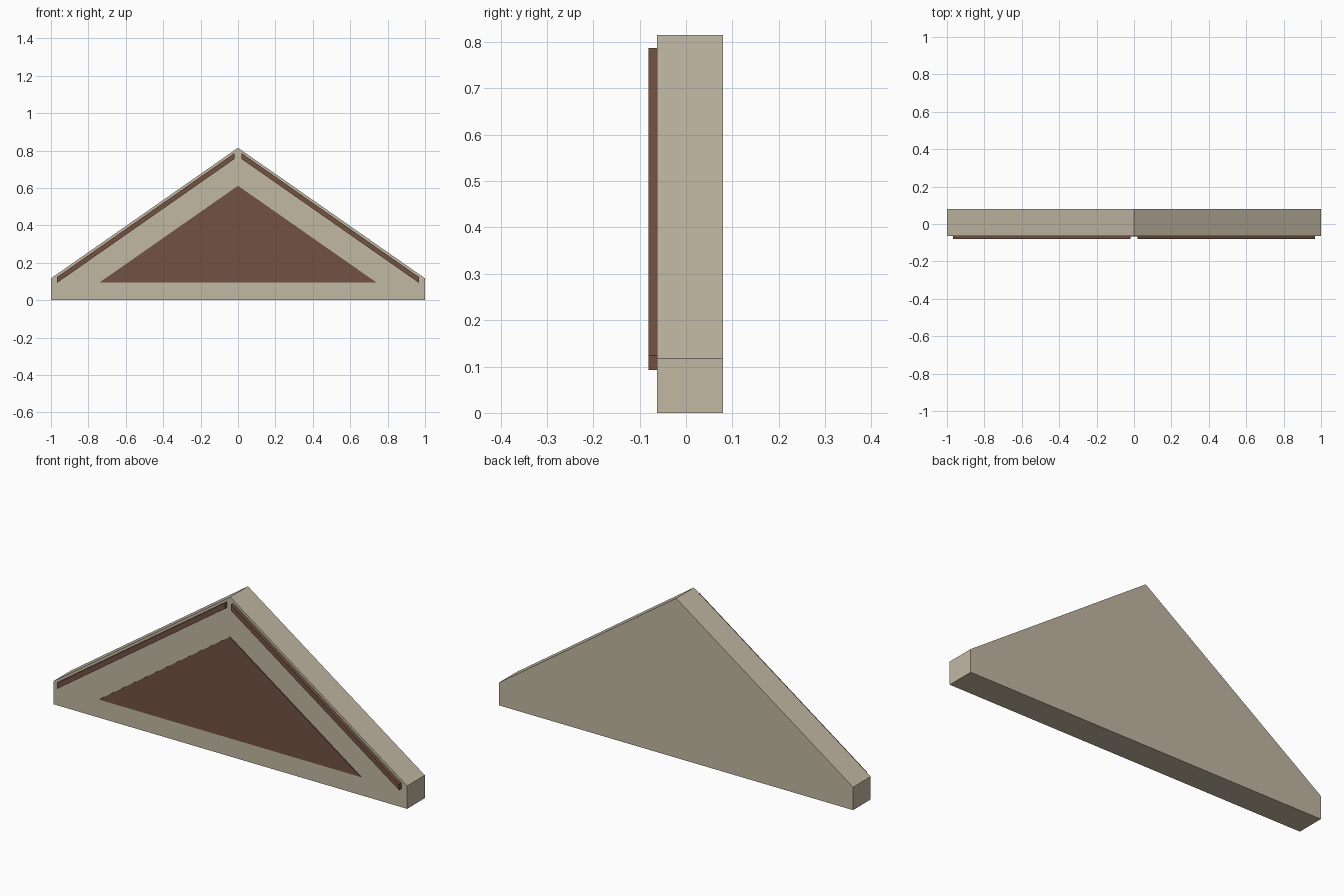
import bpy

if "Cube" in bpy.data.objects:
    bpy.data.objects.remove(bpy.data.objects["Cube"])


def material(name, rgb):
    m = bpy.data.materials.new(name)
    m.diffuse_color = (*rgb, 1)
    m.use_nodes = True
    m.node_tree.nodes["Principled BSDF"].inputs["Base Color"].default_value = m.diffuse_color
    return m


STONE = material("pale_stone", (0.54, 0.48, 0.37))
BROWN = material("dark_brown", (0.165, 0.085, 0.054))


def prism(name, outline, front, back, mat):
    """Extrude a counter-clockwise x-z outline from y=front to y=back."""
    n = len(outline)
    verts = [(x, y, z) for y in (front, back) for x, z in outline]
    faces = [tuple(range(n)), tuple(reversed(range(n, 2 * n)))]
    faces += [(i, i + n, (i + 1) % n + n, (i + 1) % n) for i in range(n)]
    mesh = bpy.data.meshes.new(name)
    mesh.from_pydata(verts, [], faces)
    mesh.materials.append(mat)
    obj = bpy.data.objects.new(name, mesh)
    bpy.context.collection.objects.link(obj)
    return obj


FACE_Y = -0.063

# Gable block with short upright ends
prism("gable_body", [(-1, 0), (1, 0), (1, 0.117), (0, 0.815), (-1, 0.117)],
      FACE_Y, 0.08, STONE)

# Thin triangular panel on the front face
prism("gable_panel", [(-0.74, 0.095), (0.74, 0.095), (0, 0.612)],
      FACE_Y - 0.005, FACE_Y, BROWN)

# Raised trim strips following both slopes
right = [(0.018, 0.756), (0.967, 0.093), (0.967, 0.124), (0.018, 0.787)]
prism("right_trim", right, -0.081, FACE_Y, BROWN)
prism("left_trim", [(-x, z) for x, z in reversed(right)], -0.081, FACE_Y, BROWN)
